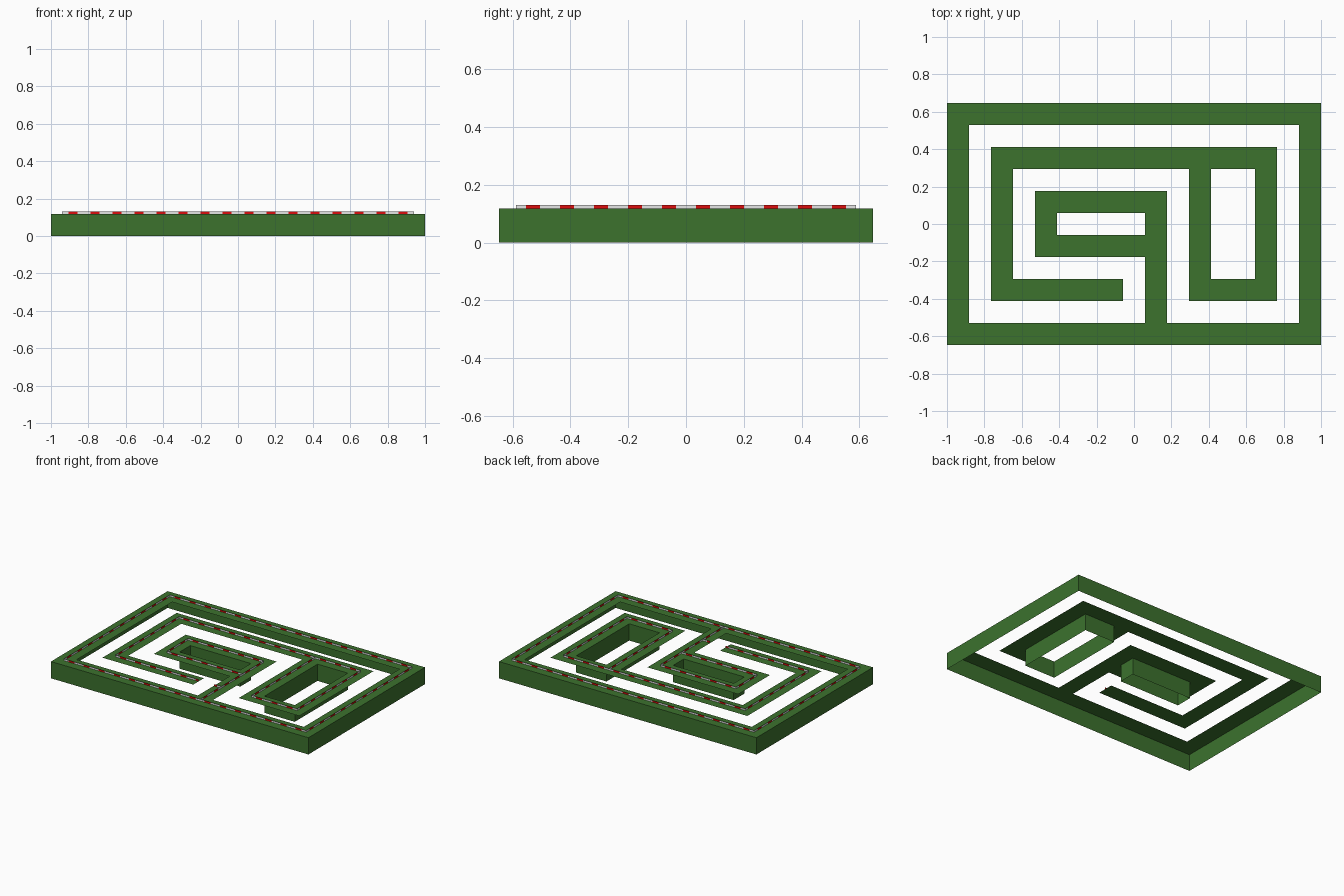
import bpy, bmesh

if "Cube" in bpy.data.objects:
    bpy.data.objects.remove(bpy.data.objects["Cube"])

C = 2 / 17            # one maze cell; the plan is 17 x 11 cells
H = C                 # hedge height
TOP = 0.13            # top of the marker strip


def material(name, rgb):
    m = bpy.data.materials.new(name)
    m.diffuse_color = (*rgb, 1)
    m.use_nodes = True
    m.node_tree.nodes["Principled BSDF"].inputs["Base Color"].default_value = m.diffuse_color
    return m


GREEN = material("hedge green", (0.045, 0.168, 0.027))
RED = material("marker red", (0.72, 0.004, 0.004))
WHITE = material("marker white", (0.8, 0.8, 0.8))


def make_object(name, bm, mats):
    bmesh.ops.remove_doubles(bm, verts=bm.verts, dist=1e-5)
    me = bpy.data.meshes.new(name)
    bm.to_mesh(me)
    bm.free()
    for m in mats:
        me.materials.append(m)
    ob = bpy.data.objects.new(name, me)
    bpy.context.collection.objects.link(ob)
    return ob


def quad(bm, pts, mat=0):
    f = bm.faces.new([bm.verts.new(p) for p in pts])
    f.material_index = mat


def px(i):
    return (i - 8) * C


def py(j):
    return (j - 5) * C


# Hedge runs as (column, row) centre lines; half a cell marks the open doorway
RUNS = [
    # outer boundary
    (0, 0, 16, 0), (0, 10, 16, 10), (0, 0, 0, 10), (16, 0, 16, 10),
    # middle loop and right courtyard
    (2, 8, 14, 8), (2, 2, 2, 8), (2, 2, 7.5, 2),
    (14, 2, 14, 8), (11, 2, 14, 2), (11, 2, 11, 8),
    # central courtyard and its link to the boundary
    (4, 6, 9, 6), (4, 4, 9, 4), (4, 4, 4, 6), (9, 0, 9, 6),
    # stub on the far side of the doorway
    (8.5, 2, 9, 2),
]

# Hedge tops: one flat square per occupied cell
cells = set()
for a, b, c, d in RUNS:
    i0 = 9 if a == 8.5 else a
    for i in range(i0, int(c) + 1):
        for j in range(b, d + 1):
            cells.add((i, j))
bm = bmesh.new()
for i, j in sorted(cells):
    x, y, h = px(i), py(j), C / 2
    quad(bm, [(x - h, y - h, H), (x + h, y - h, H), (x + h, y + h, H), (x - h, y + h, H)])
make_object("hedge_tops", bm, [GREEN])


# Upright sides: outer boundary and the two closed courtyards
def sides(name, i0, i1, j0, j1, inward=False):
    x0, x1 = px(i0) - C / 2, px(i1) + C / 2
    y0, y1 = py(j0) - C / 2, py(j1) + C / 2
    loop = [(x0, y0), (x1, y0), (x1, y1), (x0, y1)]
    if inward:
        loop.reverse()
    bm = bmesh.new()
    for k in range(4):
        p, q = loop[k], loop[(k + 1) % 4]
        quad(bm, [(*p, 0), (*q, 0), (*q, H), (*p, H)])
    make_object(name, bm, [GREEN])


sides("outer_sides", 0, 16, 0, 10)
sides("central_courtyard_sides", 5, 8, 5, 5, True)
sides("right_courtyard_sides", 12, 13, 3, 7, True)

# Thin upright marker strip: white over cell centres, red across cell borders
bm = bmesh.new()
for a, b, c, d in RUNS:
    along_x = b == d
    start, end = (a, c) if along_x else (b, d)
    cuts = {start, end}
    for n in range(17):
        cuts |= {t for t in (n + 0.3, n + 0.7) if start < t < end}
    cuts = sorted(cuts)
    for s, e in zip(cuts, cuts[1:]):
        mat = 0 if 0.3 < ((s + e) / 2) % 1 < 0.7 else 1
        if along_x:
            p, q = (px(s), py(b)), (px(e), py(b))
        else:
            p, q = (px(a), py(s)), (px(a), py(e))
        quad(bm, [(*p, H), (*q, H), (*q, TOP), (*p, TOP)], mat)
make_object("marker_strip", bm, [RED, WHITE])
